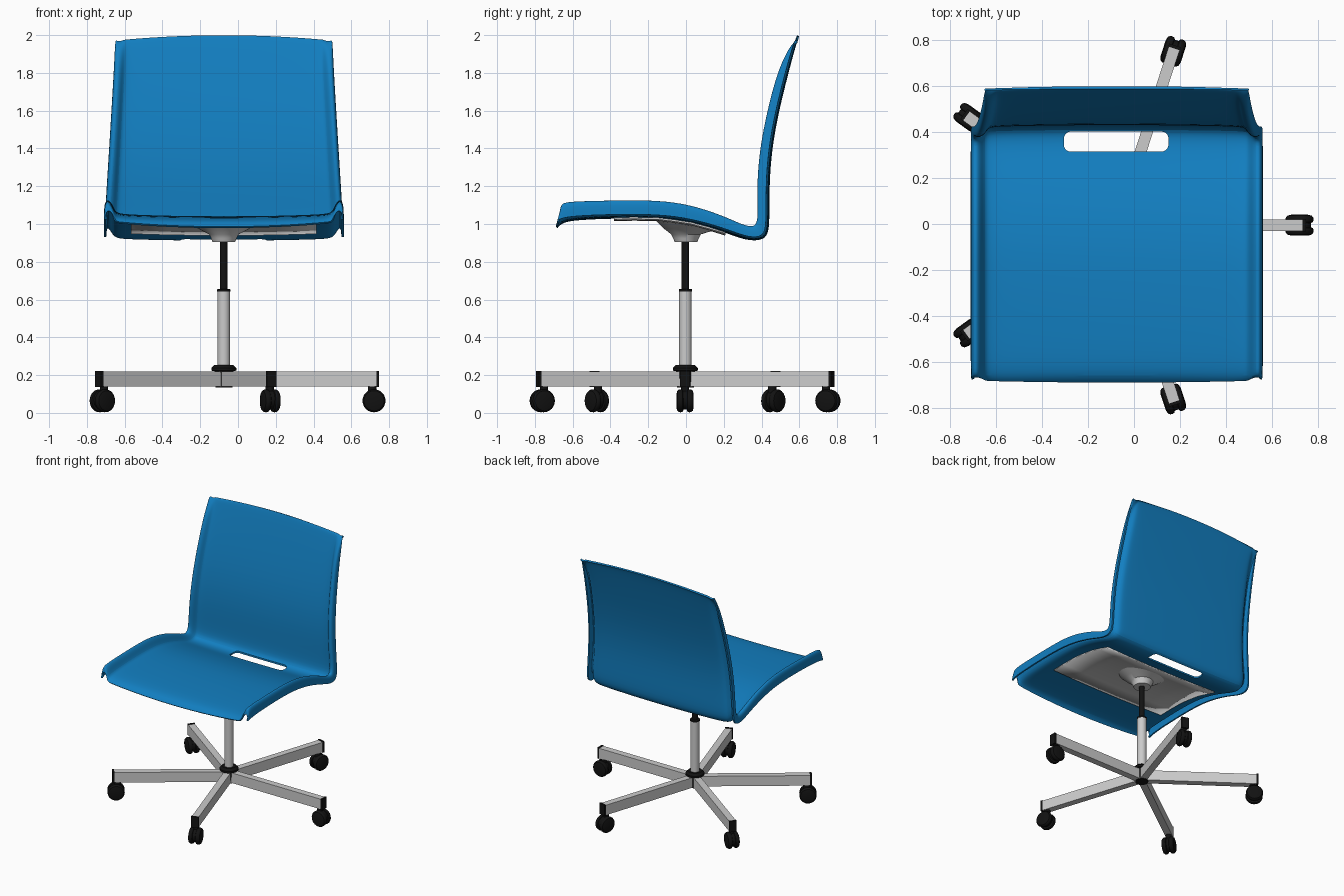
import bpy, bmesh, math
from mathutils import Matrix, Vector

if "Cube" in bpy.data.objects:
    bpy.data.objects.remove(bpy.data.objects["Cube"])

CX = -0.075          # axis of column and seat


def material(name, rgb):
    m = bpy.data.materials.new(name)
    m.diffuse_color = (*rgb, 1)
    m.use_nodes = True
    m.node_tree.nodes["Principled BSDF"].inputs["Base Color"].default_value = m.diffuse_color
    return m


BLUE = material("blue_plastic", (0.006, 0.21, 0.53))
BLACK = material("black_plastic", (0.006, 0.006, 0.006))


def finish(name, bm, mat=None, angle=35):
    bmesh.ops.recalc_face_normals(bm, faces=bm.faces)
    return add(name, bm, mat, angle)


def add(name, bm, mat=None, angle=35):
    me = bpy.data.meshes.new(name)
    bm.to_mesh(me)
    bm.free()
    ob = bpy.data.objects.new(name, me)
    bpy.context.collection.objects.link(ob)
    if mat:
        me.materials.append(mat)
    smooth(ob, angle)
    return ob


def select(ob):
    bpy.ops.object.select_all(action='DESELECT')
    ob.select_set(True)
    bpy.context.view_layer.objects.active = ob


def smooth(ob, angle):
    select(ob)
    bpy.ops.object.shade_smooth_by_angle(angle=math.radians(angle))


def box(bm, lo, hi, M=Matrix()):
    lo, hi = Vector(lo), Vector(hi)
    S = Matrix.Diagonal((*(hi - lo), 1))
    return bmesh.ops.create_cube(bm, size=1, matrix=M @ Matrix.Translation((lo + hi) / 2) @ S)['verts']


def lathe(bm, profile, M=Matrix(), n=32):
    """Closed solid of revolution about z from (radius, z) points."""
    rings = [[bm.verts.new(M @ Vector((r * math.cos(2 * math.pi * k / n), r * math.sin(2 * math.pi * k / n), z)))
              for k in range(n)] for r, z in profile]
    for a, b in zip(rings, rings[1:]):
        for k in range(n):
            bm.faces.new((a[k], a[(k + 1) % n], b[(k + 1) % n], b[k]))
    bm.faces.new(rings[0][::-1])
    bm.faces.new(rings[-1])
    return rings


def sheet(rows):
    bm = bmesh.new()
    g = [[bm.verts.new(p) for p in row] for row in rows]
    for a, b in zip(g, g[1:]):
        for j in range(len(a) - 1):
            bm.faces.new((a[j], a[j + 1], b[j + 1], b[j]))
    return bm


# Seat shell: centre line (y, z), raised rim line (y, z), half width, end arc
SHELL = [
    (-.690, .985, -.667, 1.07, .630, .40), (-.665, 1.015, -.662, 1.105, .635, .15),
    (-.60, 1.032, -.635, 1.12, .635, 0), (-.40, 1.041, -.40, 1.125, .635, 0),
    (-.15, 1.042, -.15, 1.128, .635, 0), (.03, 1.018, .03, 1.102, .635, 0),
    (.20, .970, .20, 1.043, .635, 0), (.30, .932, .29, 1.0, .635, 0),
    (.365, .920, .345, .985, .635, 0), (.415, .932, .370, .995, .634, 0),
    (.432, .985, .382, 1.04, .632, 0), (.428, 1.2, .374, 1.2, .620, 0),
    (.443, 1.4, .390, 1.4, .607, 0), (.480, 1.6, .430, 1.6, .595, 0),
    (.530, 1.8, .482, 1.8, .583, 0), (.565, 1.93, .535, 1.915, .577, .1),
    (.582, 1.985, .565, 1.955, .574, .6), (.588, 2.0, .582, 1.968, .570, .9),
]
# Cross-section: fraction of half width, blend from centre line to rim line
HALF = [(.3, .01), (.55, .05), (.75, .1), (.87, .16), (.905, .3), (.93, .75), (.955, 1),
        (.98, 1), (.996, .75), (1, .12)]
SECTION = [(-x, h) for x, h in reversed(HALF)] + [(0, 0)] + HALF

rows = []
for cy, cz, ry, rz, w, k in SHELL:
    row = []
    for x, h in SECTION:
        h = max(h, k * x * x)
        row.append((CX + x * w, cy + (ry - cy) * h, cz + (rz - cz) * h))
    rows.append(row)
seat = add("seat_shell", sheet(rows), BLUE)

# Cutter for the hand slot
bm = bmesh.new()
box(bm, (-.305, .315, .8), (.15, .402, 1.1))
upright = [e for e in bm.edges if abs(e.verts[0].co.z - e.verts[1].co.z) > .1]
bmesh.ops.bevel(bm, geom=upright, offset=.03, segments=5, profile=.5, affect='EDGES')
cutter = finish("slot_cutter", bm)
cutter.hide_render = True

m = seat.modifiers.new("round", 'SUBSURF')
m.levels = m.render_levels = 2
m = seat.modifiers.new("thickness", 'SOLIDIFY')
m.thickness, m.offset = .012, -1
m = seat.modifiers.new("slot", 'BOOLEAN')
m.object, m.operation, m.solver = cutter, 'DIFFERENCE', 'EXACT'
select(seat)
bpy.ops.object.convert(target='MESH')
bpy.data.objects.remove(cutter)
smooth(seat, 40)

# Mounting plate under the seat
plate = add("mounting_plate", sheet([
    [(CX + x * .49, y, z + .009 * x * x) for x in (-1, -.6, -.2, .2, .6, 1)]
    for y, z in ((-.38, 1.026), (-.27, 1.027), (-.15, 1.025), (-.06, 1.014), (.03, 1.0), (.12, .976), (.21, .948))]))
m = plate.modifiers.new("thickness", 'SOLIDIFY')
m.thickness, m.offset = .01, -1

# Flared dish whose upper ring follows the sloping plate
bm = bmesh.new()
rings = lathe(bm, [(.04, .905), (.06, .905), (.068, .925), (.078, .945), (.12, .968), (.165, .995)],
              Matrix.Translation((CX, 0, 0)), 40)
for ring, f in ((rings[-1], 1), (rings[-2], .5)):
    for v in ring:
        v.co.z -= .165 * v.co.y * f
finish("seat_mount", bm)

# Column
for name, prof, mat in (
        ("gas_rod", [(.02, .6), (.02, .93)], BLACK),
        ("column_tube", [(.033, .2), (.033, .645)], None),
        ("column_collar", [(.035, .643), (.035, .654), (.03, .656)], BLACK),
        ("hub", [(.045, .135), (.048, .22), (.066, .224), (.066, .238), (.05, .254)], BLACK)):
    bm = bmesh.new()
    lathe(bm, prof, Matrix.Translation((CX, -.003, 0)))
    finish(name, bm, mat)

# Five arms, each with an end cap and a twin-wheel caster
for i in range(5):
    M = Matrix.Translation((CX, -.005, 0)) @ Matrix.Rotation(math.radians(72 * i), 4, 'Z')
    bm = bmesh.new()
    box(bm, (.03, -.025, .14), (.81, .025, .218), M)
    finish(f"arm_{i + 1}", bm)
    bm = bmesh.new()
    box(bm, (.808, -.027, .137), (.822, .027, .222), M)
    finish(f"arm_cap_{i + 1}", bm, BLACK)
    bm = bmesh.new()
    for s in (-1, 1):
        W = M @ Matrix.Translation((.795, s * .026, .064)) @ Matrix.Rotation(math.radians(-90 * s), 4, 'X')
        lathe(bm, [(.05, -.017), (.058, -.013), (.061, -.004), (.06, .006), (.053, .015), (.035, .02)], W, 24)
    finish(f"caster_wheels_{i + 1}", bm, BLACK)
    bm = bmesh.new()
    H = M @ Matrix.Translation((.795, 0, .068)) @ Matrix.Rotation(math.radians(90), 4, 'X')
    lathe(bm, [(.05, -.012), (.05, .012)], H, 24)
    lathe(bm, [(.022, .09), (.022, .142)], M @ Matrix.Translation((.785, 0, 0)), 16)
    finish(f"caster_body_{i + 1}", bm, BLACK)
